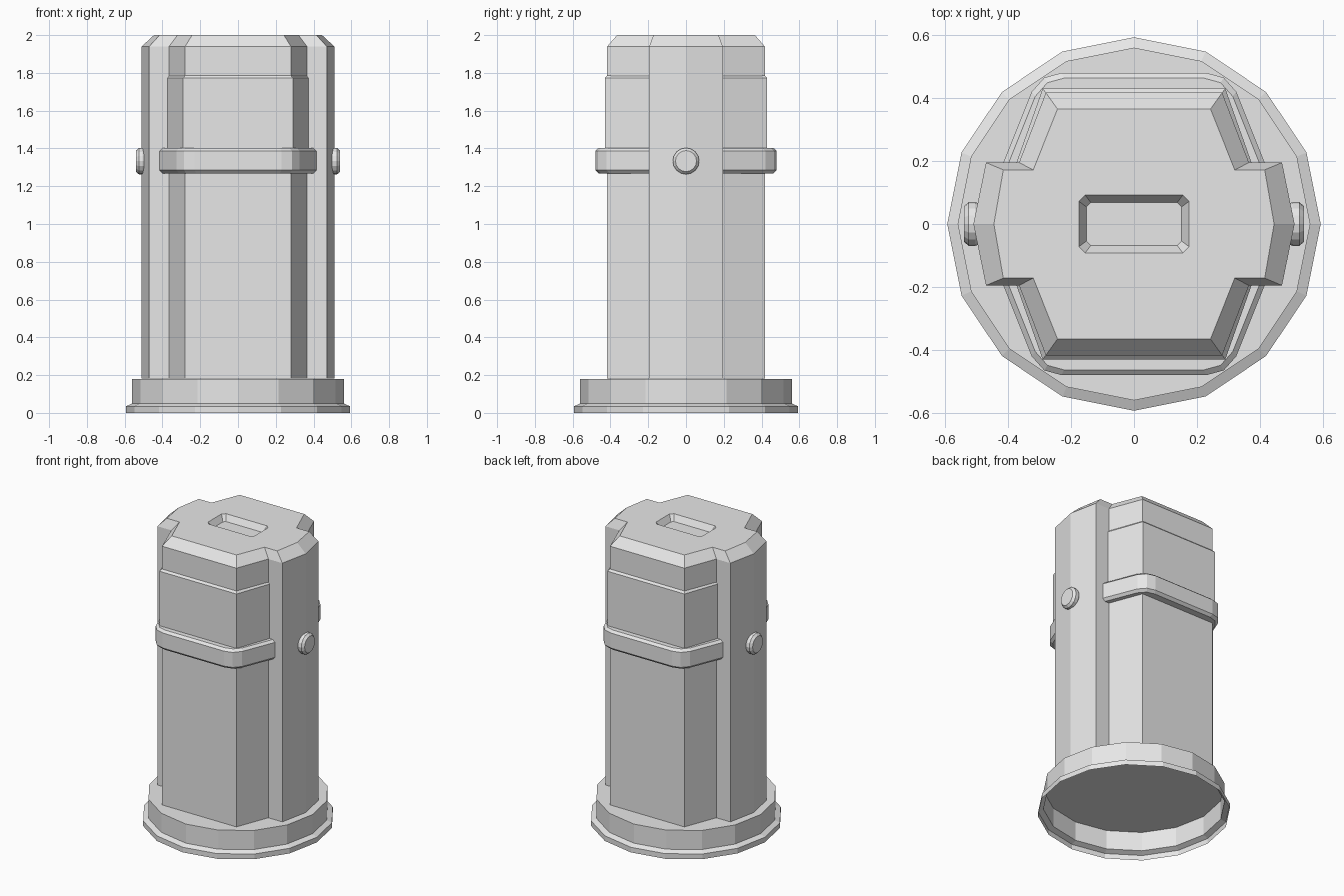
import bpy
import bmesh
from math import cos, sin, pi

cube = bpy.data.objects.get("Cube")
if cube:
    bpy.data.objects.remove(cube, do_unlink=True)

grey = bpy.data.materials.new("plain_grey")
grey.use_nodes = True
colour = (0.8, 0.8, 0.8, 1)
grey.diffuse_color = colour
grey.node_tree.nodes["Principled BSDF"].inputs["Base Color"].default_value = colour


def loft(name, rows, bottom=True, top=True):
    """Skin a stack of (outline, height) rows into one flat-shaded object."""
    bm = bmesh.new()
    rings = [[bm.verts.new((x, y, z)) for x, y in outline] for outline, z in rows]
    n = len(rings[0])
    for low, high in zip(rings, rings[1:]):
        for i in range(n):
            j = (i + 1) % n
            bm.faces.new((low[i], low[j], high[j], high[i]))
    if bottom:
        bm.faces.new(rings[0][::-1])
    if top:
        bm.faces.new(rings[-1])
    mesh = bpy.data.meshes.new(name)
    bm.to_mesh(mesh)
    bm.free()
    mesh.materials.append(grey)
    obj = bpy.data.objects.new(name, mesh)
    bpy.context.collection.objects.link(obj)
    return obj


def circle(radius, sides=16):
    return [(radius * cos(2 * pi * i / sides), radius * sin(2 * pi * i / sides))
            for i in range(sides)]


def mirror_x(half):
    """Complete an outline given its +x half, ordered anticlockwise."""
    return half + [(-x, y) for x, y in reversed(half)]


def mirror_xy(quarter, tip=None):
    """Complete an outline from its +x, -y quarter, with an optional tip on the x axis."""
    half = quarter + ([tip] if tip else []) + [(x, -y) for x, y in reversed(quarter)]
    return mirror_x(half)


def scaled(outline, factor):
    return [(x * factor, y * factor) for x, y in outline]


# Base: open-bottomed flanged shell
loft("base", [(circle(0.593), 0), (circle(0.593), 0.035),
              (circle(0.56), 0.05), (circle(0.56), 0.18)], bottom=False)

# Body: faceted column with side ridges and a bevelled top
wall = mirror_xy([(0.28, -0.417), (0.365, -0.195), (0.47, -0.195)], (0.51, 0))
crown = mirror_xy([(0.243, -0.365), (0.32, -0.172), (0.415, -0.172)], (0.445, 0))
body = loft("body", [(wall, 0.181), (wall, 1.94), (crown, 2.0)])

# Slot: tapered recess in the top
rim = mirror_xy([(0.155, -0.092), (0.175, -0.072)])
floor = mirror_xy([(0.137, -0.068), (0.151, -0.054)])
above = [(x + (x - u), y + (y - v)) for (x, y), (u, v) in zip(rim, floor)]
cutter = loft("slot_cutter", [(floor, 1.96), (rim, 2.0), (above, 2.04)])
cutter.hide_render = True
cutter.hide_viewport = True
cut = body.modifiers.new("slot", "BOOLEAN")
cut.operation = "DIFFERENCE"
cut.solver = "EXACT"
cut.object = cutter

# Front and back panels, bands; left and right buttons
panel = mirror_x([(0.29, -0.43), (0.375, -0.19)])
panel_top = mirror_x([(0.28, -0.417), (0.365, -0.19)])
band = mirror_x([(0.23, -0.48), (0.285, -0.465), (0.325, -0.42), (0.417, -0.19)])
band_edge = scaled(band, 0.965)
for side, turn in (("front", 0), ("back", pi)):
    upper = loft(side + "_panel", [(panel, 1.33), (panel, 1.772), (panel_top, 1.785)])
    strap = loft(side + "_band", [(band_edge, 1.268), (band, 1.285),
                                  (band, 1.387), (band_edge, 1.402)])
    upper.rotation_euler.z = strap.rotation_euler.z = turn

for side, sign in (("left", 1), ("right", -1)):
    button = loft(side + "_button", [(circle(0.06), 0.48), (circle(0.07), 0.505),
                                     (circle(0.07), 0.525), (circle(0.056), 0.54)])
    button.rotation_euler.y = sign * pi / 2
    button.location.z = 1.333
